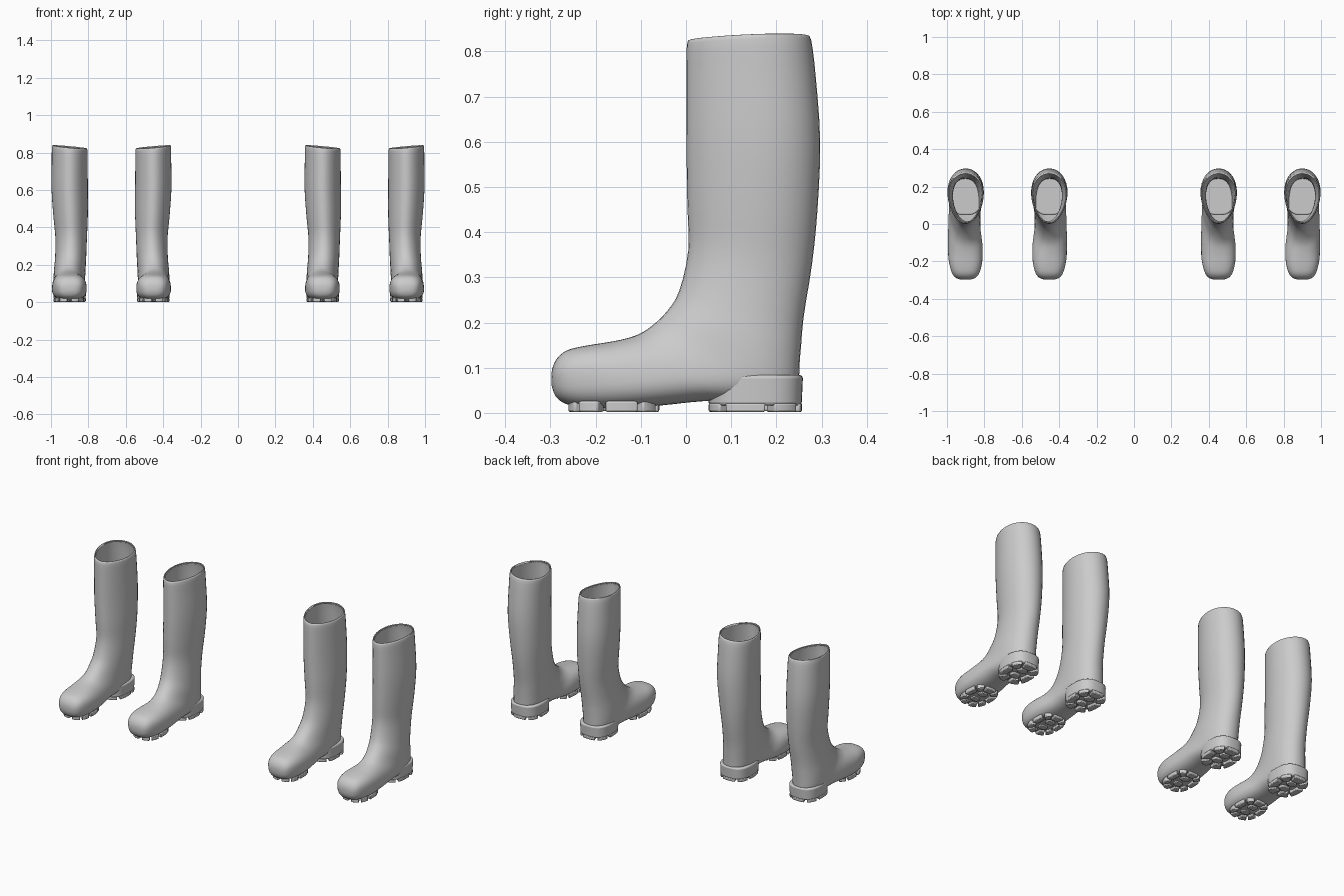
import bpy, bmesh, math
from mathutils import Vector

if "Cube" in bpy.data.objects:
    bpy.data.objects.remove(bpy.data.objects["Cube"])

mat = bpy.data.materials.new("light grey rubber")
mat.diffuse_color = (0.6, 0.6, 0.6, 1)
mat.use_nodes = True
mat.node_tree.nodes["Principled BSDF"].inputs["Base Color"].default_value = mat.diffuse_color

# Rings from shaft rim to toe:
# front/top y,z   back/bottom y,z   half width, outward shift, squareness, egg
RINGS = [
    (0.010, 0.825, 0.268, 0.834, 0.088, 0.000, 2.0, 0.15),
    (0.002, 0.815, 0.277, 0.825, 0.094, 0.000, 2.0, 0.15),
    (0.001, 0.740, 0.287, 0.745, 0.095, 0.000, 2.0, 0.15),
    (0.001, 0.600, 0.297, 0.600, 0.096, 0.000, 2.0, 0.15),
    (0.003, 0.460, 0.291, 0.450, 0.091, -0.005, 2.0, 0.13),
    (0.005, 0.360, 0.279, 0.330, 0.084, -0.008, 2.0, 0.10),
    (-0.015, 0.270, 0.260, 0.210, 0.083, -0.005, 2.1, 0.08),
    (-0.042, 0.225, 0.252, 0.120, 0.084, 0.000, 2.2, 0.08),
    (-0.075, 0.193, 0.238, 0.040, 0.084, 0.003, 2.3, 0.08),
    (-0.105, 0.174, 0.140, 0.026, 0.084, 0.006, 2.4, 0.10),
    (-0.135, 0.164, 0.040, 0.026, 0.085, 0.007, 2.5, 0.10),
    (-0.175, 0.156, -0.060, 0.016, 0.091, 0.003, 2.6, 0.08),
    (-0.220, 0.149, -0.150, 0.010, 0.091, 0.001, 2.7, 0.05),
    (-0.262, 0.139, -0.222, 0.011, 0.080, 0.000, 2.7, 0.03),
    (-0.285, 0.121, -0.266, 0.020, 0.064, 0.000, 2.6, 0.0),
    (-0.296, 0.098, -0.288, 0.036, 0.042, 0.000, 2.4, 0.0),
    (-0.298, 0.078, -0.297, 0.058, 0.015, 0.000, 2.0, 0.0),
]


def spow(v, p):
    return math.copysign(abs(v) ** p, v)


def smooth_rows(rows, steps):
    """Catmull-Rom interpolation of ring parameters."""
    out = []
    for i in range(len(rows) - 1):
        a, b, c, d = (rows[max(0, min(len(rows) - 1, i + k))] for k in (-1, 0, 1, 2))
        for j in range(steps):
            t = j / steps
            out.append([0.5 * (2 * q + (r - p) * t + (2 * p - 5 * q + 4 * r - s) * t * t
                               + (3 * q - p - 3 * r + s) * t ** 3)
                        for p, q, r, s in zip(a, b, c, d)])
    return out + [list(rows[-1])]


def finish(name, bm, angle):
    bmesh.ops.recalc_face_normals(bm, faces=bm.faces)
    me = bpy.data.meshes.new(name)
    bm.to_mesh(me)
    bm.free()
    me.materials.append(mat)
    ob = bpy.data.objects.new(name, me)
    bpy.context.collection.objects.link(ob)
    bpy.ops.object.select_all(action='DESELECT')
    ob.select_set(True)
    bpy.context.view_layer.objects.active = ob
    bpy.ops.object.shade_smooth_by_angle(angle=math.radians(angle))
    return ob


def upper(name, cx, s):
    """Shaft and foot as one hollow loft."""
    bm = bmesh.new()
    n, prev = 40, None
    for fy, fz, by, bz, w, xo, sq, egg in smooth_rows(RINGS, 3):
        ring = []
        for k in range(n):
            t = 2 * math.pi * k / n
            c, si = spow(math.cos(t), 2 / sq), spow(math.sin(t), 2 / sq)
            x = xo + w * si * (1 - egg * c)
            y = (fy + by) / 2 + c * (fy - by) / 2
            z = (fz + bz) / 2 + c * (fz - bz) / 2
            z += 0.09 * x * max(0, (fz - 0.4) / 0.42)   # rim rises outward
            ring.append(bm.verts.new((cx + s * x, y, z)))
        if prev:
            for k in range(n):
                m = (k + 1) % n
                bm.faces.new((prev[k], prev[m], ring[m], ring[k]))
        prev = ring
    cap = bm.faces.new(prev)
    bm.normal_update()
    ob = finish(name, bm, 60)
    # outward direction check: toe cap must face the front
    if ob.data.polygons[-1].normal.y > 0:
        ob.data.flip_normals()
    sol = ob.modifiers.new("wall", 'SOLIDIFY')
    sol.thickness = 0.008
    sol.offset = -1


def outline(o, t, r):
    """Point on a rounded plan shape o = (x, y, half width, half length)."""
    return (o[0] + r * o[2] * spow(math.sin(t), 0.75),
            o[1] - r * o[3] * spow(math.cos(t), 0.75))


def prism(bm, pts, z0, z1, cx, s, grow=1.0, mid=(0, 0)):
    low = [bm.verts.new((cx + s * (mid[0] + (x - mid[0]) * grow),
                         mid[1] + (y - mid[1]) * grow, z0)) for x, y in pts]
    top = [bm.verts.new((cx + s * x, y, z1)) for x, y in pts]
    bm.faces.new(low)
    bm.faces.new(top)
    for i in range(len(pts)):
        j = (i + 1) % len(pts)
        bm.faces.new((low[i], low[j], top[j], top[i]))


def lugs(name, o, count, inner, z1, cx, s):
    """Tread blocks around the rim of the sole plus a few in the middle."""
    bm = bmesh.new()
    for i in range(count):
        a = 2 * math.pi * (i + 0.1) / count
        b = 2 * math.pi * (i + 0.9) / count
        ts = [a + (b - a) * k / 5 for k in range(6)]
        pts = [outline(o, t, 0.98) for t in ts]
        pts += [outline(o, t, inner) for t in reversed(ts)]
        prism(bm, pts, 0.002, z1, cx, s)
    for dy in (-0.28, 0.28):
        mid = (o[0], o[1] + dy * o[3], o[2] * 0.32, o[3] * 0.19)
        pts = [outline(mid, 2 * math.pi * k / 16, 1) for k in range(16)]
        prism(bm, pts, 0.004, z1, cx, s)
    ob = finish(name, bm, 40)
    bev = ob.modifiers.new("round", 'BEVEL')
    bev.width, bev.segments = 0.004, 2


def heel(name, o, cx, s):
    bm = bmesh.new()
    pts = [outline(o, 2 * math.pi * k / 40, 1) for k in range(40)]
    prism(bm, pts, 0.016, 0.084, cx, s, 0.97, o[:2])
    ob = finish(name, bm, 40)
    bev = ob.modifiers.new("round", 'BEVEL')
    bev.width, bev.segments = 0.008, 3
    bev.limit_method, bev.angle_limit = 'ANGLE', math.radians(40)


HEEL = (0.0, 0.153, 0.088, 0.106)
FORE = (0.002, -0.160, 0.080, 0.103)

# Two pairs of boots: each pair is a mirrored left and right
for label, cx, s in (("outer_left", -0.9, -1), ("inner_left", -0.453, 1),
                     ("inner_right", 0.453, -1), ("outer_right", 0.9, 1)):
    upper(label + "_boot_upper", cx, s)
    heel(label + "_boot_heel", HEEL, cx, s)
    lugs(label + "_boot_heel_tread", HEEL, 7, 0.55, 0.022, cx, s)
    lugs(label + "_boot_front_tread", FORE, 9, 0.6, 0.026, cx, s)
